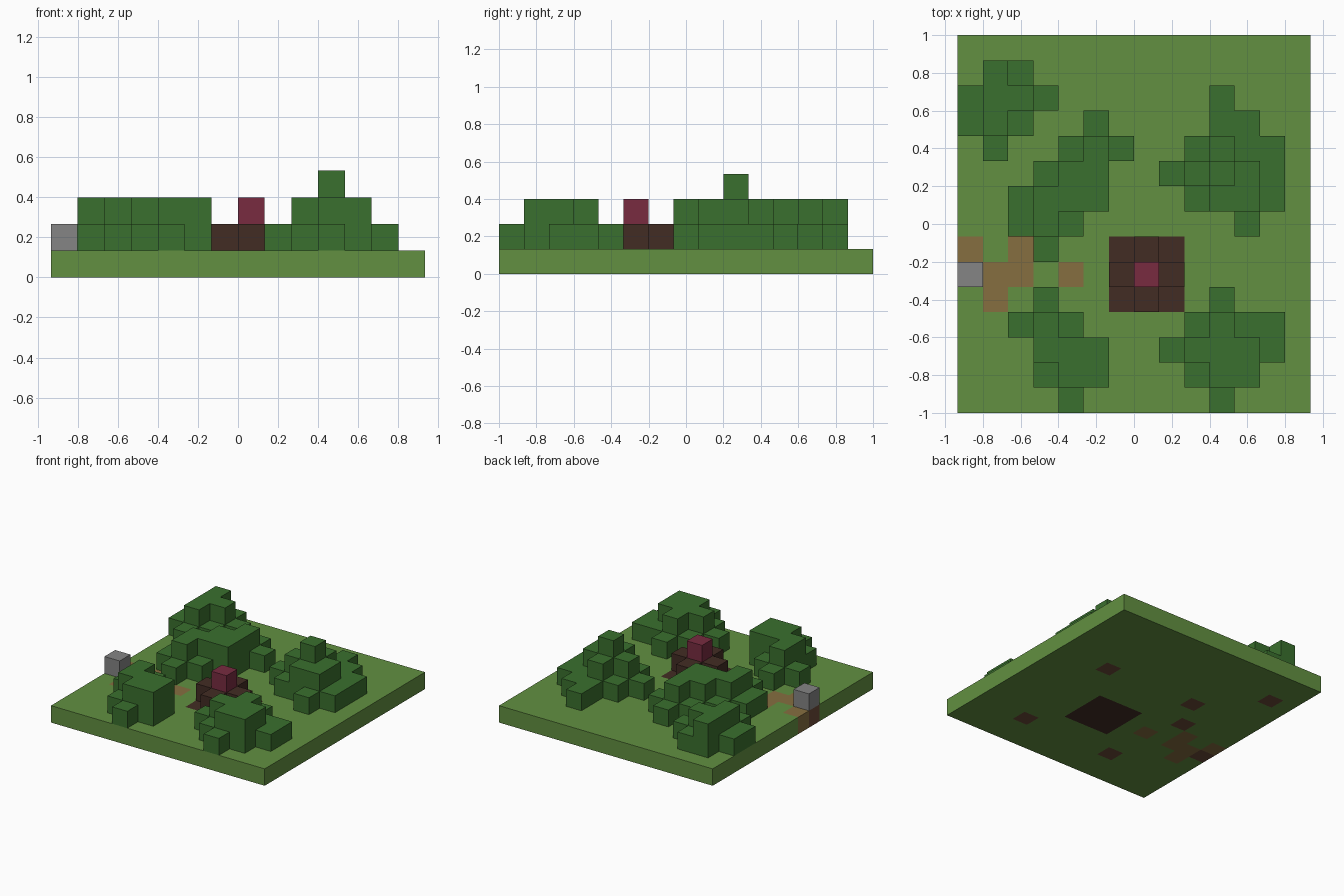
import bpy
import bmesh
from mathutils import Vector

old = bpy.data.objects.get("Cube")
if old:
    bpy.data.objects.remove(old, do_unlink=True)

COLS, ROWS = 14, 15
S = 2 / ROWS


def srgb(r, g, b):
    return [((c / 255 + 0.055) / 1.055) ** 2.4 for c in (r, g, b)] + [1]


def material(name, rgb):
    m = bpy.data.materials.new(name)
    m.use_nodes = True
    m.diffuse_color = srgb(*rgb)
    m.node_tree.nodes["Principled BSDF"].inputs["Base Color"].default_value = m.diffuse_color
    return m


grass = material("grass_green", (98, 144, 65))
leaf = material("leaf_green", (58, 112, 46))
path = material("path_tan", (134, 110, 64))
bark = material("bark_brown", (108, 74, 56))
earth = material("dark_earth", (66, 44, 36))
stone = material("stone_grey", (133, 133, 133))
berry = material("berry_red", (120, 43, 64))

# Corner offsets of a block face, per outward direction
AXES = [Vector(v) for v in ((1, 0, 0), (0, 1, 0), (0, 0, 1))]


def blocks(name, cells):
    """Mesh of the exposed faces of unit blocks; cells maps (col, row, level) to a material."""
    mats = list(dict.fromkeys(cells.values()))
    bm = bmesh.new()
    for cell, mat in cells.items():
        centre = Vector(cell) + Vector((0.5, 0.5, 0.5))
        for a in range(3):
            for sign in (-1, 1):
                n = AXES[a] * sign
                if tuple(int(c + d) for c, d in zip(cell, n)) in cells:
                    continue
                u, v = AXES[(a + 1) % 3], AXES[(a + 2) % 3] * sign
                quad = [centre + (n + u * p + v * q) / 2
                        for p, q in ((-1, -1), (1, -1), (1, 1), (-1, 1))]
                face = bm.faces.new([bm.verts.new(
                    ((c.x - COLS / 2) * S, (c.y - ROWS / 2) * S, c.z * S)) for c in quad])
                face.material_index = mats.index(mat)
    bmesh.ops.remove_doubles(bm, verts=bm.verts, dist=S / 100)
    mesh = bpy.data.meshes.new(name)
    bm.to_mesh(mesh)
    bm.free()
    for m in mats:
        mesh.materials.append(m)
    ob = bpy.data.objects.new(name, mesh)
    bpy.context.collection.objects.link(ob)
    return ob


# Ground slab with path, roots and the dark patch running right through
ground = {(i, j, 0): grass for i in range(COLS) for j in range(ROWS)}
for i, j in ((0, 6), (2, 6), (1, 5), (2, 5), (1, 4), (4, 5)):
    ground[i, j, 0] = path
for i, j in ((1, 12), (4, 9), (3, 7), (10, 9), (4, 2), (10, 2), (0, 5)):
    ground[i, j, 0] = bark
for i in range(6, 9):
    for j in range(4, 7):
        ground[i, j, 0] = earth
blocks("ground", ground)

# Bushes: rows from back to front, o = one block, O = two, T = three
HEIGHT = {".": 0, "o": 1, "O": 2, "T": 3}


def bush(name, col, row, pattern):
    lines = pattern.split()
    blocks(name, {(col + i, row + len(lines) - 1 - j, k + 1): leaf
                  for j, line in enumerate(lines)
                  for i, ch in enumerate(line)
                  for k in range(HEIGHT[ch])})


bush("back_right_bush", 0, 10, ".Oo. oOOo oOo. .o..")
bush("middle_bush", 2, 6, "...o. ..oOo .oOO. oOOO. oOo.. .o...")
bush("back_left_bush", 8, 7, "..o.. ..oo. .oOoo oOTOo .oOOo ...o.")
bush("front_right_bush", 2, 0, ".o.. oOo. .OOO .oOO ..o.")
bush("front_left_bush", 8, 0, "..o.. .oOoo oOOOo .oOO. ..o..")

# Cross-shaped mound with a red block on top, and a lone stone
blocks("mound", {(i, j, 1): earth for i, j in ((7, 5), (6, 5), (8, 5), (7, 4), (7, 6))})
blocks("mound_top", {(7, 5, 2): berry})
blocks("stone_block", {(0, 5, 1): stone})
